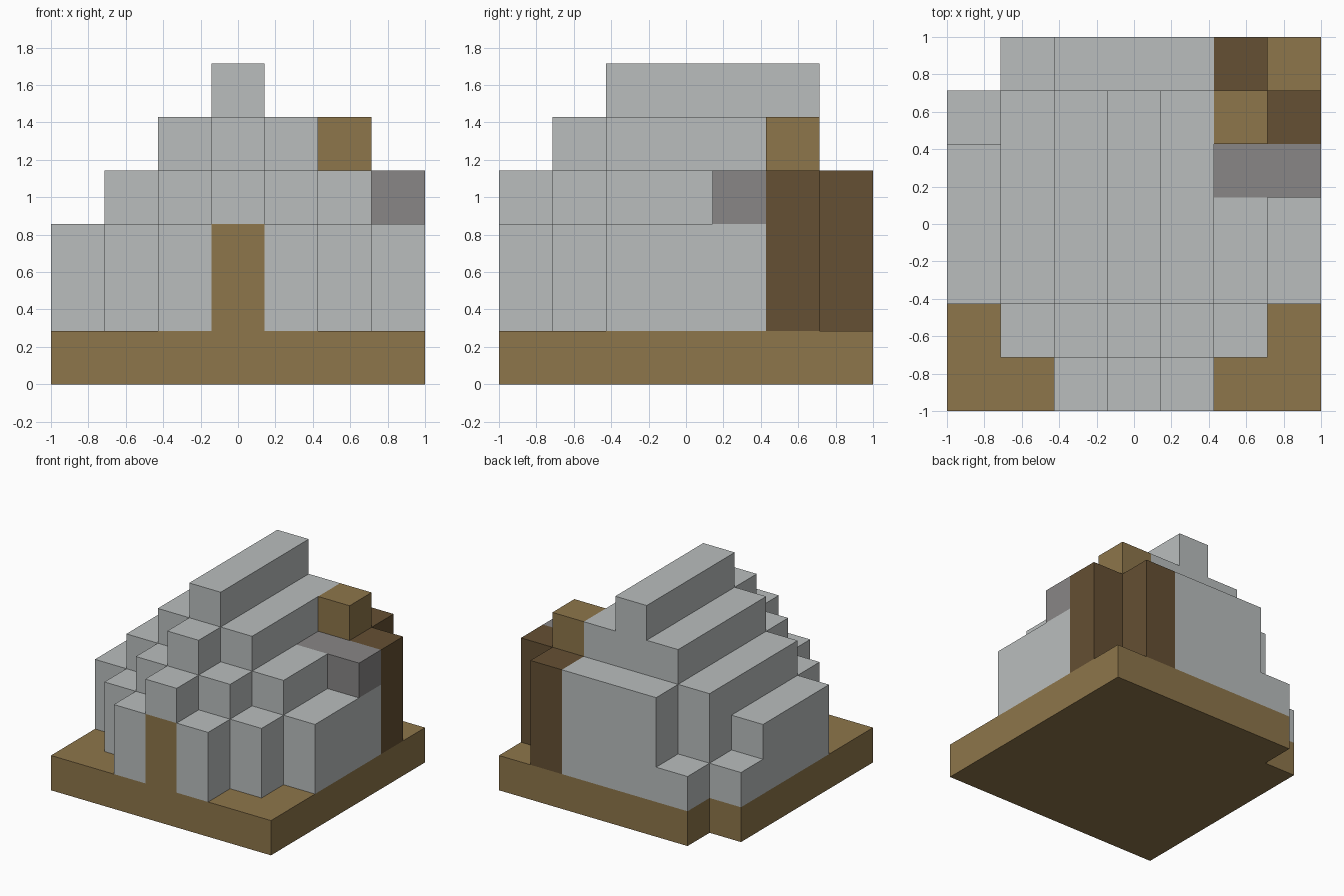
import bpy
import bmesh
from mathutils import Vector

cube = bpy.data.objects.get("Cube")
if cube:
    bpy.data.objects.remove(cube, do_unlink=True)

GRID = 7
CELL = 2 / GRID


def make_material(name, colour):
    mat = bpy.data.materials.new(name)
    mat.use_nodes = True
    mat.diffuse_color = (*colour, 1)
    bsdf = next(n for n in mat.node_tree.nodes if n.type == 'BSDF_PRINCIPLED')
    bsdf.inputs["Base Color"].default_value = (*colour, 1)
    return mat


stone = make_material("pale grey stone", (0.49, 0.515, 0.515))
slab_grey = make_material("dark grey", (0.246, 0.238, 0.238))
earth = make_material("earth brown", (0.27, 0.18, 0.069))
bark = make_material("dark brown", (0.13, 0.08, 0.033))

# Every filled cell remembers its part; later parts replace earlier ones
cells = {}


def fill(part, xs, ys, zs):
    """Fill an inclusive range of cells with a part."""
    for x in range(xs[0], xs[1] + 1):
        for y in range(ys[0], ys[1] + 1):
            for z in range(zs[0], zs[1] + 1):
                cells[x, y, z] = part


# Square base with one missing corner
fill("base", (0, 6), (0, 6), (0, 0))
del cells[0, 6, 0]

# Stepped walls
fill("walls", (2, 4), (0, 6), (1, 2))
fill("walls", (1, 5), (1, 5), (1, 2))
fill("walls", (0, 6), (2, 4), (1, 2))
fill("walls", (1, 5), (6, 6), (1, 1))
fill("walls", (0, 0), (5, 5), (1, 1))

# Stepped roof with a long ridge
fill("roof", (3, 3), (0, 0), (3, 3))
fill("roof", (2, 4), (1, 6), (3, 3))
fill("roof", (1, 5), (2, 5), (3, 3))
fill("roof", (3, 3), (1, 1), (4, 4))
fill("roof", (2, 4), (2, 5), (4, 4))
fill("roof", (3, 3), (2, 5), (5, 5))

# Door, dark ledge and corner chimney
fill("door", (3, 3), (0, 0), (1, 2))
fill("ledge", (5, 6), (4, 4), (3, 3))
fill("chimney_posts", (6, 6), (5, 5), (1, 3))
fill("chimney_posts", (5, 5), (6, 6), (1, 3))
fill("chimney_core", (5, 5), (5, 5), (1, 4))

PARTS = {
    "base": earth, "walls": stone, "roof": stone, "door": earth,
    "ledge": slab_grey, "chimney_posts": bark, "chimney_core": earth,
}


def build_part(name, mat):
    """Mesh the outer faces of one part and merge the flat areas."""
    bm = bmesh.new()
    for cell in [c for c, part in cells.items() if part == name]:
        for axis in range(3):
            for side in (-1, 1):
                n = Vector((0, 0, 0))
                n[axis] = side
                if tuple(int(a + b) for a, b in zip(cell, n)) in cells:
                    continue
                u = Vector((0, 0, 0))
                u[(axis + 1) % 3] = 1
                v = n.cross(u)
                centre = Vector(cell) + Vector((0.5, 0.5, 0.5)) + n / 2
                corners = [centre + (a * u + b * v) / 2
                           for a, b in ((-1, -1), (1, -1), (1, 1), (-1, 1))]
                bm.faces.new([bm.verts.new(p * CELL - Vector((1, 1, 0)))
                              for p in corners])
    bmesh.ops.remove_doubles(bm, verts=bm.verts, dist=0.001)
    bmesh.ops.dissolve_limit(bm, angle_limit=0.01, verts=bm.verts,
                             edges=bm.edges, delimit={'NORMAL'})
    mesh = bpy.data.meshes.new(name)
    bm.to_mesh(mesh)
    bm.free()
    mesh.materials.append(mat)
    bpy.context.collection.objects.link(bpy.data.objects.new(name, mesh))


for part_name, part_mat in PARTS.items():
    build_part(part_name, part_mat)
